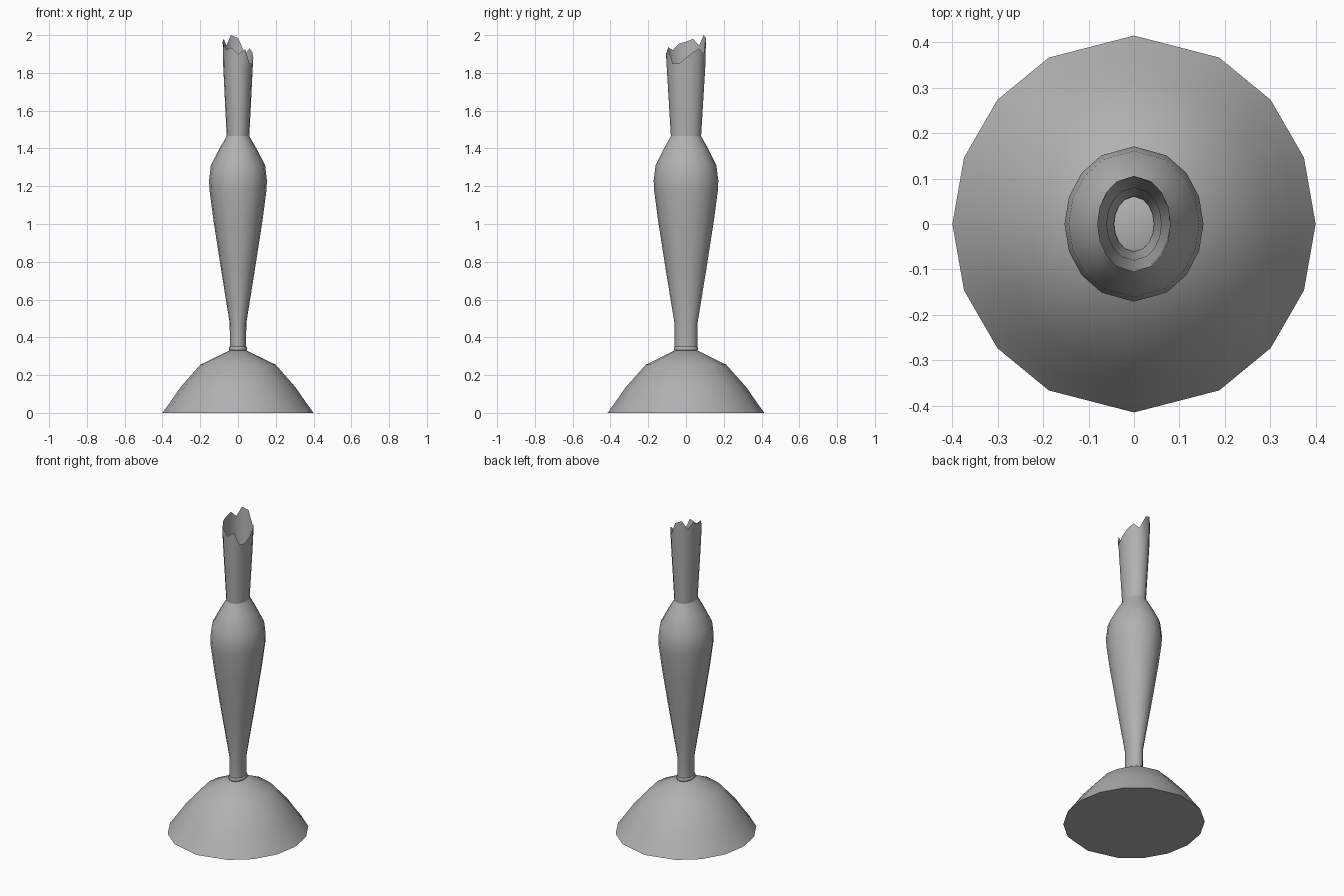
import bpy, bmesh
from math import cos, sin, radians

if "Cube" in bpy.data.objects:
    bpy.data.objects.remove(bpy.data.objects["Cube"])

# Sixteen-sided oval, slightly pointed at front and back
Q = [0, 20.6, 41.2, 62]
ANGLES = [radians(a) for a in
          Q + [90] + [180 - a for a in Q[:0:-1]]
          + [180 + a for a in Q] + [270] + [360 - a for a in Q[:0:-1]]]

# Dark grey for every part
grey = bpy.data.materials.new("dark_grey")
grey.diffuse_color = (0.44, 0.44, 0.44, 1)
grey.use_nodes = True
grey.node_tree.nodes["Principled BSDF"].inputs["Base Color"].default_value = grey.diffuse_color


def lathe(name, profile, cap_bottom=False, cap_top=False, rim=None):
    """Loft oval rings given as (half width x, half depth y, z)."""
    bm = bmesh.new()
    rings = [[bm.verts.new((rx * cos(a), ry * sin(a), z)) for a in ANGLES]
             for rx, ry, z in profile]
    n = len(ANGLES)
    for lo, hi in zip(rings, rings[1:]):
        for i in range(n):
            j = (i + 1) % n
            bm.faces.new((lo[i], lo[j], hi[j], hi[i]))
    if cap_bottom:
        bm.faces.new(rings[0][::-1])
    if cap_top:
        bm.faces.new(rings[-1])
    if rim:
        for v, z in zip(rings[-1], rim):
            v.co.z = z
    mesh = bpy.data.meshes.new(name)
    bm.to_mesh(mesh)
    bm.free()
    mesh.materials.append(grey)
    ob = bpy.data.objects.new(name, mesh)
    bpy.context.collection.objects.link(ob)
    bpy.ops.object.select_all(action='DESELECT')
    ob.select_set(True)
    bpy.context.view_layer.objects.active = ob
    bpy.ops.object.shade_smooth_by_angle(angle=radians(55))
    return ob


# Domed foot
lathe("foot", [(0.40, 0.415, 0), (0.36, 0.375, 0.055), (0.305, 0.32, 0.135),
               (0.20, 0.213, 0.255), (0.045, 0.06, 0.33)],
      cap_bottom=True, cap_top=True)

# Small collar between foot and body
lathe("collar", [(0.043, 0.06, 0.33), (0.048, 0.064, 0.335),
                 (0.048, 0.064, 0.348), (0.043, 0.06, 0.352)])

# Swelling body on a short stem
lathe("body", [(0.043, 0.06, 0.352), (0.044, 0.061, 0.475),
               (0.088, 0.106, 0.75), (0.13, 0.148, 1.02),
               (0.151, 0.169, 1.18), (0.153, 0.171, 1.23),
               (0.144, 0.161, 1.31), (0.103, 0.122, 1.39),
               (0.060, 0.08, 1.465)])

# Flared open neck with a jagged broken rim
lathe("broken_neck", [(0.060, 0.08, 1.465), (0.078, 0.102, 1.83),
                      (0.081, 0.106, 1.92)],
      rim=[1.88, 1.91, 1.93, 1.90, 1.985, 2.0, 1.945, 1.98,
           1.965, 1.955, 1.92, 1.935, 1.90, 1.925, 1.85, 1.85])
